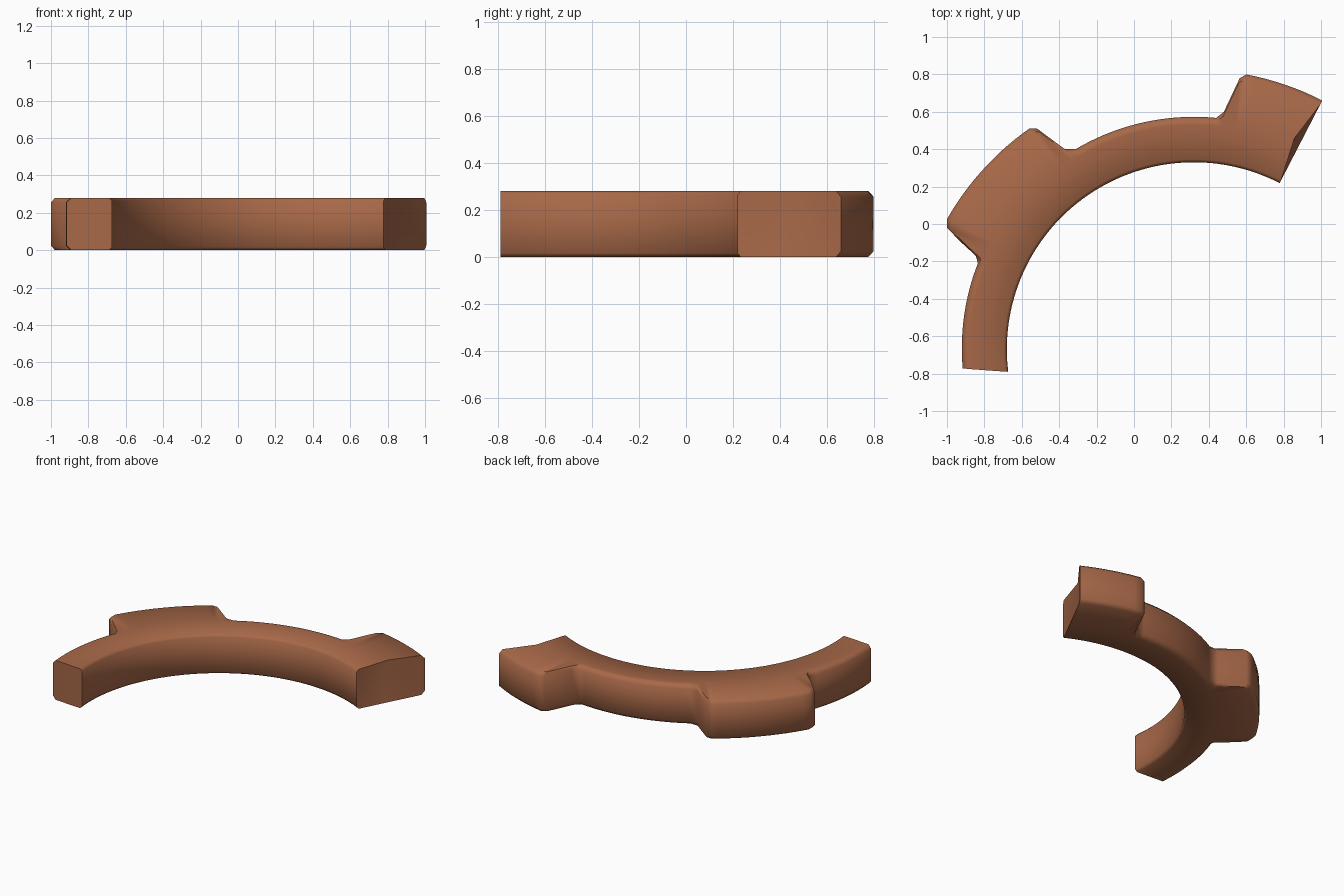
import bpy, bmesh, math

if "Cube" in bpy.data.objects:
    bpy.data.objects.remove(bpy.data.objects["Cube"])

CX, CY, HEIGHT, INNER = 0.32, -0.67, 0.28, 1.0

# outer edge of the arc in polar form: (angle in degrees, radius)
KEYS = [(185.5, 1.24), (158.3, 1.243), (156.8, 1.268), (153.8, 1.471),
        (152.1, 1.492), (140, 1.482), (126.7, 1.472), (125.4, 1.448), (122.8, 1.273),
        (120.5, 1.243), (84.5, 1.243), (82.8, 1.28), (80.4, 1.47),
        (79.2, 1.496), (62.7, 1.497)]


def stations():
    """Subdivide the key points to about two degrees each."""
    out = []
    for (a, r), (b, s) in zip(KEYS, KEYS[1:]):
        n = max(1, round((a - b) / 2))
        out += [(a + (b - a) * i / n, r + (s - r) * i / n) for i in range(n)]
    return out + [KEYS[-1]]


def section(r):
    """Chamfered cross-section as (radius, z)."""
    o, i, mid = 0.024, 0.016, 1.2
    return [(INNER, i), (INNER + i, 0), (mid, 0), (r - o, 0), (r, o),
            (r, HEIGHT - o), (r - o, HEIGHT), (mid, HEIGHT),
            (INNER + i, HEIGHT), (INNER, HEIGHT - i)]


bm = bmesh.new()
rings = []
pts = stations()
for k, (ang, r) in enumerate(pts):
    ring = []
    for j, (rad, z) in enumerate(section(r)):
        a = ang
        if k == 0:                      # slightly slanted narrow end
            a += 1.4 - 2.2 * (rad - INNER) / 0.24
        if k == len(pts) - 1 and j == 7:  # dented top edge on the wide end
            a, rad = a + 1.8, 1.25
        t = math.radians(a)
        ring.append(bm.verts.new((CX + rad * math.cos(t), CY + rad * math.sin(t), z)))
    rings.append(ring)

# skin between the sections
for A, B in zip(rings, rings[1:]):
    for j in range(len(A)):
        n = (j + 1) % len(A)
        bm.faces.new((A[j], A[n], B[n], B[j]))
caps = [bm.faces.new(rings[0]), bm.faces.new(rings[-1])]
bmesh.ops.triangulate(bm, faces=caps)
bmesh.ops.recalc_face_normals(bm, faces=bm.faces)

mesh = bpy.data.meshes.new("curved_arc")
bm.to_mesh(mesh)
bm.free()
arc = bpy.data.objects.new("curved_arc", mesh)
bpy.context.collection.objects.link(arc)

# single brown colour
brown = bpy.data.materials.new("clay brown")
brown.diffuse_color = (0.39, 0.14, 0.065, 1)
brown.use_nodes = True
brown.node_tree.nodes["Principled BSDF"].inputs["Base Color"].default_value = brown.diffuse_color
mesh.materials.append(brown)

bpy.context.view_layer.objects.active = arc
arc.select_set(True)
bpy.ops.object.shade_smooth_by_angle(angle=math.radians(50))
